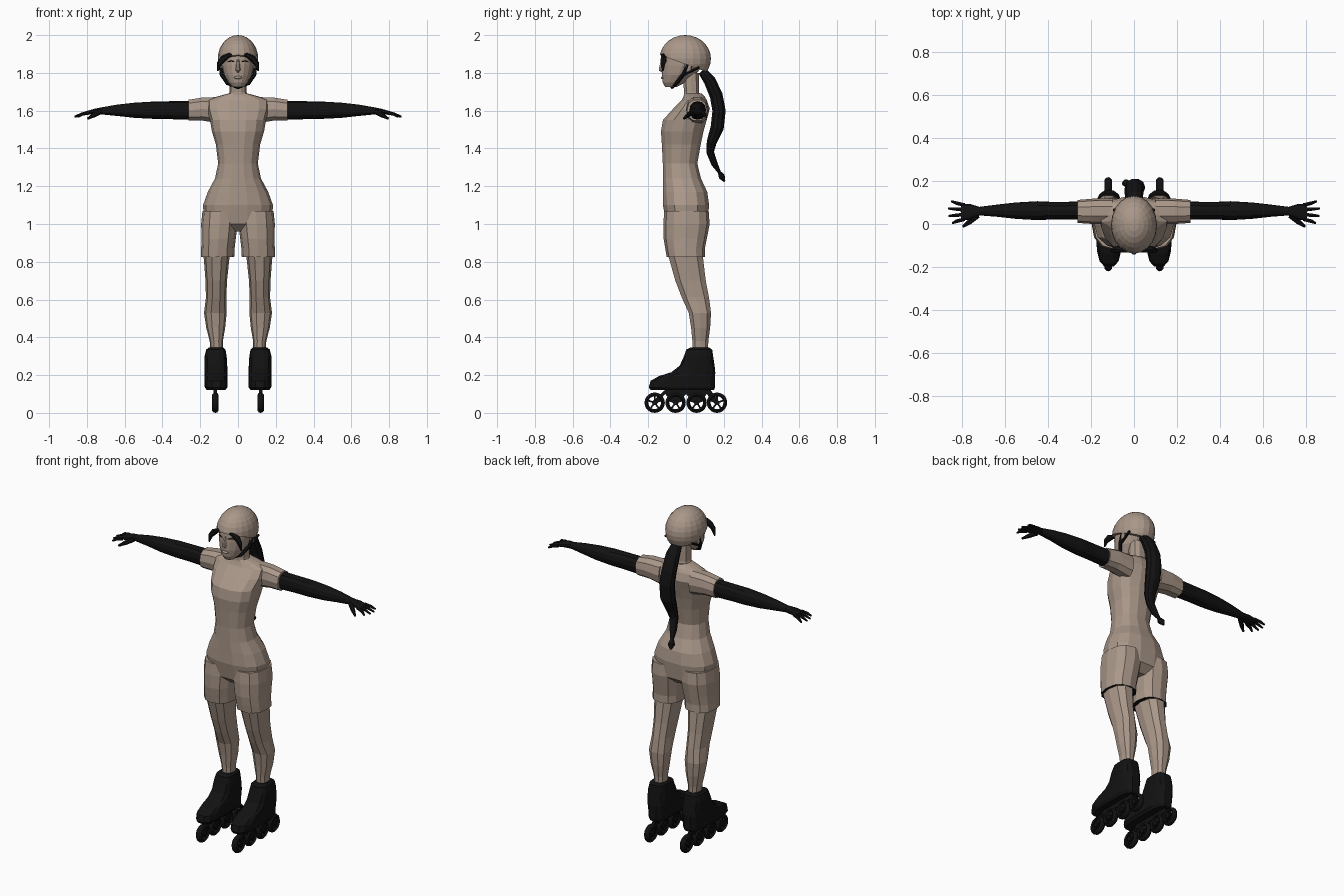
import bpy, bmesh
from math import cos, sin, pi, copysign
from mathutils import Vector, Matrix

if "Cube" in bpy.data.objects:
    bpy.data.objects.remove(bpy.data.objects["Cube"])


def material(name, rgb):
    m = bpy.data.materials.new(name)
    m.use_nodes = True
    m.diffuse_color = (*rgb, 1)
    bsdf = m.node_tree.nodes["Principled BSDF"]
    bsdf.inputs["Base Color"].default_value = (*rgb, 1)
    bsdf.inputs["Roughness"].default_value = 0.8
    return m


TAN = material("warm_tan", (0.40, 0.31, 0.25))
BLACK = material("soft_black", (0.006, 0.006, 0.006))


def finish(name, bm, mats, mirror=False):
    bmesh.ops.recalc_face_normals(bm, faces=bm.faces)
    me = bpy.data.meshes.new(name)
    bm.to_mesh(me)
    bm.free()
    for m in mats:
        me.materials.append(m)
    ob = bpy.data.objects.new(name, me)
    bpy.context.collection.objects.link(ob)
    if mirror:
        ob.modifiers.new("Mirror", 'MIRROR').use_mirror_merge = False
    return ob


def loft(name, rings, mats, mirror=False, along_x=False, sides=12, power=0.85):
    """Skin rounded sections given as (position, min a, max a, min b, max b)."""
    bm = bmesh.new()
    loops = []
    for t, a0, a1, b0, b1 in rings:
        loop = []
        for i in range(sides):
            c, s = cos(2 * pi * i / sides), sin(2 * pi * i / sides)
            a = (a0 + a1) / 2 + (a1 - a0) / 2 * copysign(abs(c) ** power, c)
            b = (b0 + b1) / 2 + (b1 - b0) / 2 * copysign(abs(s) ** power, s)
            loop.append(bm.verts.new((t, a, b) if along_x else (a, b, t)))
        loops.append(loop)
    for lo, hi in zip(loops, loops[1:]):
        for i in range(sides):
            j = (i + 1) % sides
            bm.faces.new((lo[i], lo[j], hi[j], hi[i]))
    first = bm.faces.new(loops[0])
    bm.faces.new(loops[-1])
    first.material_index = len(mats) - 1
    return finish(name, bm, mats, mirror)


def tube(name, points, mat, mirror=False, sides=8, flat=1.0):
    """Skin a tapering path given as (x, y, z, radius)."""
    bm = bmesh.new()
    pts = [Vector(p[:3]) for p in points]
    loops = []
    for k, p in enumerate(pts):
        d = (pts[min(k + 1, len(pts) - 1)] - pts[max(k - 1, 0)]).normalized()
        u = d.cross(Vector((0, 1, 0)) if abs(d.y) < 0.9 else Vector((0, 0, 1))).normalized()
        v = d.cross(u)
        r = points[k][3]
        loops.append([bm.verts.new(p + r * (u * cos(2 * pi * i / sides)
                      + v * flat * sin(2 * pi * i / sides))) for i in range(sides)])
    for lo, hi in zip(loops, loops[1:]):
        for i in range(sides):
            j = (i + 1) % sides
            bm.faces.new((lo[i], lo[j], hi[j], hi[i]))
    bm.faces.new(loops[0])
    bm.faces.new(loops[-1])
    return finish(name, bm, [mat], mirror)


def ball(name, center, radii, mat, mirror=False, u=12, v=8):
    bm = bmesh.new()
    bmesh.ops.create_uvsphere(bm, u_segments=u, v_segments=v, radius=1,
                              matrix=Matrix.Translation(center) @ Matrix.Diagonal((*radii, 1)))
    return finish(name, bm, [mat], mirror)


# Torso, from the seat up to the base of the neck
loft("torso", [
    (0.96, -.08, .08, -.06, .07), (1.0, -.18, .18, -.105, .115),
    (1.1, -.185, .185, -.125, .125), (1.17, -.16, .16, -.125, .115),
    (1.24, -.122, .122, -.125, .082), (1.32, -.105, .105, -.125, .062),
    (1.42, -.117, .117, -.13, .08), (1.49, -.138, .138, -.135, .095),
    (1.55, -.148, .148, -.125, .112), (1.61, -.165, .165, -.07, .128),
    (1.655, -.165, .165, -.025, .112), (1.675, -.11, .11, -.015, .1),
    (1.69, -.055, .055, -.01, .085)], [TAN], sides=14)
loft("neck", [(1.65, -.06, .06, -.015, .085), (1.70, -.045, .045, -.012, .07),
              (1.80, -.045, .045, -.02, .07)], [TAN], sides=10)

# Short trouser legs with a dark open hem, and bare legs
loft("shorts_legs", [
    (0.825, .02, .197, -.102, .1), (0.87, .018, .195, -.11, .1),
    (0.92, .012, .193, -.118, .11), (1.0, .002, .195, -.12, .125),
    (1.07, .0, .188, -.115, .12)], [TAN, BLACK], True)
loft("legs", [
    (0.32, .08, .145, .035, .118), (0.38, .08, .15, .032, .12),
    (0.45, .068, .168, .025, .13), (0.53, .06, .18, .012, .135),
    (0.61, .062, .17, -.025, .125), (0.70, .058, .172, -.06, .108),
    (0.84, .043, .183, -.1, .092)], [TAN], True, sides=10)

# Sleeves, long gloves and hands
loft("sleeves", [(.1, .0, .12, 1.53, 1.675), (.19, .0, .118, 1.545, 1.672),
                 (.262, .005, .112, 1.545, 1.66)], [TAN], True, True, sides=10)
loft("arms", [
    (.25, .02, .105, 1.552, 1.65), (.36, .022, .102, 1.555, 1.65),
    (.45, .018, .106, 1.557, 1.648), (.55, .024, .1, 1.562, 1.642),
    (.64, .034, .09, 1.572, 1.632), (.72, .04, .08, 1.58, 1.618),
    (.76, .022, .092, 1.582, 1.61), (.795, .016, .094, 1.578, 1.6),
    (.805, .022, .09, 1.58, 1.597)], [BLACK], True, True)
for i, length in enumerate((.845, .862, .865, .85)):
    y = .022 + i * .022
    tip = y + (i - 1.5) * .012
    tube(f"finger_{i + 1}", [(.79, y, 1.59, .01), (.825, (y + tip) / 2, 1.582, .009),
                             (length, tip, 1.568, .005)], BLACK, True, 6)
tube("thumb", [(.73, .04, 1.595, .015), (.765, .01, 1.575, .012),
               (.795, -.012, 1.558, .006)], BLACK, True, 6)

# Head, nose, ears and lash lines
loft("head", [
    (1.725, -.03, .03, -.11, -.05), (1.75, -.052, .052, -.124, .0),
    (1.79, -.074, .074, -.128, .05), (1.84, -.086, .086, -.128, .09),
    (1.9, -.09, .09, -.122, .1), (1.95, -.07, .07, -.09, .08)], [TAN], sides=16, power=1)
tube("nose", [(0, -.122, 1.87, .006), (0, -.132, 1.835, .011),
              (0, -.132, 1.815, .013), (0, -.122, 1.805, .006)], TAN, sides=6)
ball("lips", (0, -.123, 1.775), (.022, .01, .008), TAN)
ball("ears", (.088, .01, 1.832), (.01, .02, .03), TAN, True)
tube("lashes", [(.018, -.123, 1.858, .002), (.035, -.118, 1.863, .004),
                (.055, -.104, 1.858, .002)], BLACK, True, 5)

# Helmet shell cut along a slope from brow to nape
bm = bmesh.new()
bmesh.ops.create_uvsphere(bm, u_segments=20, v_segments=14, radius=1,
                          matrix=Matrix.Translation((0, -.004, 1.875))
                          @ Matrix.Diagonal((.107, .136, .125, 1)))
cut = bmesh.ops.bisect_plane(bm, geom=bm.verts[:] + bm.edges[:] + bm.faces[:],
                             plane_co=(0, -.14, 1.895), plane_no=(0, .36, 1), clear_inner=True)
bmesh.ops.contextual_create(bm, geom=[e for e in cut["geom_cut"]
                                      if isinstance(e, bmesh.types.BMEdge)])
finish("helmet", bm, [TAN])

# Helmet straps and fringe
tube("chin_straps", [(.094, .015, 1.855, .009), (.086, -.015, 1.79, .011),
                     (.056, -.05, 1.745, .01), (0, -.075, 1.722, .008)], BLACK, True, 6)
tube("rear_straps", [(.09, .07, 1.83, .007), (.086, -.01, 1.79, .008)], BLACK, True, 6)
tube("fringe", [(.0, -.124, 1.9, .004), (.05, -.122, 1.893, .012), (.078, -.118, 1.875, .018),
                (.098, -.122, 1.85, .014), (.108, -.122, 1.81, .004)], BLACK, True, 6)

# Ponytail
tube("ponytail", [
    (0, .085, 1.81, .03), (0, .125, 1.76, .042), (0, .16, 1.68, .045),
    (.005, .175, 1.6, .046), (.005, .165, 1.51, .046), (0, .135, 1.43, .034),
    (-.01, .128, 1.38, .026), (-.02, .15, 1.32, .022), (-.03, .176, 1.275, .011),
    (-.035, .19, 1.25, .022), (-.04, .204, 1.225, .006)], BLACK, sides=10, flat=.8)

# Skate boots
loft("boots", [
    (.12, .068, .165, -.19, .15), (.135, .056, .176, -.2, .157),
    (.17, .055, .177, -.19, .157), (.195, .055, .177, -.145, .157),
    (.215, .056, .177, -.08, .157), (.25, .057, .177, -.035, .153),
    (.30, .06, .177, -.012, .145), (.335, .066, .168, .0, .14),
    (.345, .078, .156, .02, .125)], [BLACK], True, sides=14, power=.65)

# Wheel frame: a plate with a leg to each axle
WHEEL_Y = (-.166, -.055, .056, .164)
X, Z = .12, .054
outline = [(-.11, .122), (.13, .122), (.175, .058)]
for k in (3, 2, 1, 0):
    outline += [(WHEEL_Y[k] + .01, .046), (WHEEL_Y[k] - .01, .046)]
    if k:
        outline.append(((WHEEL_Y[k] + WHEEL_Y[k - 1]) / 2, .1))
outline.append((-.176, .062))
bm = bmesh.new()
face = bm.faces.new([bm.verts.new((X - .009, y, z)) for y, z in outline])
ext = bmesh.ops.extrude_face_region(bm, geom=[face])
bmesh.ops.translate(bm, vec=(.018, 0, 0),
                    verts=[v for v in ext["geom"] if isinstance(v, bmesh.types.BMVert)])
finish("skate_frames", bm, [BLACK], True)

# Spoked wheels
for k, wy in enumerate(WHEEL_Y):
    bm = bmesh.new()
    n = 20
    section = [(-.010, .034), (-.018, .041), (-.010, .051), (0, .054),
               (.010, .051), (.018, .041), (.010, .034)]
    rings = [[bm.verts.new((X + a, wy + r * cos(2 * pi * i / n), Z + r * sin(2 * pi * i / n)))
              for a, r in section] for i in range(n)]
    for i in range(n):
        p, q = rings[i], rings[(i + 1) % n]
        for j in range(len(section)):
            m = (j + 1) % len(section)
            bm.faces.new((p[j], p[m], q[m], q[j]))
    hub = Matrix.Translation((X, wy, Z))
    bmesh.ops.create_cone(bm, cap_ends=True, segments=10, radius1=.014, radius2=.014, depth=.034,
                          matrix=hub @ Matrix.Rotation(pi / 2, 4, 'Y'))
    for s in range(5):
        bmesh.ops.create_cube(bm, size=1, matrix=hub @ Matrix.Rotation(2 * pi * s / 5, 4, 'X')
                              @ Matrix.Translation((0, 0, .024)) @ Matrix.Diagonal((.014, .009, .028, 1)))
    finish(f"wheel_{k + 1}", bm, [BLACK], True)
